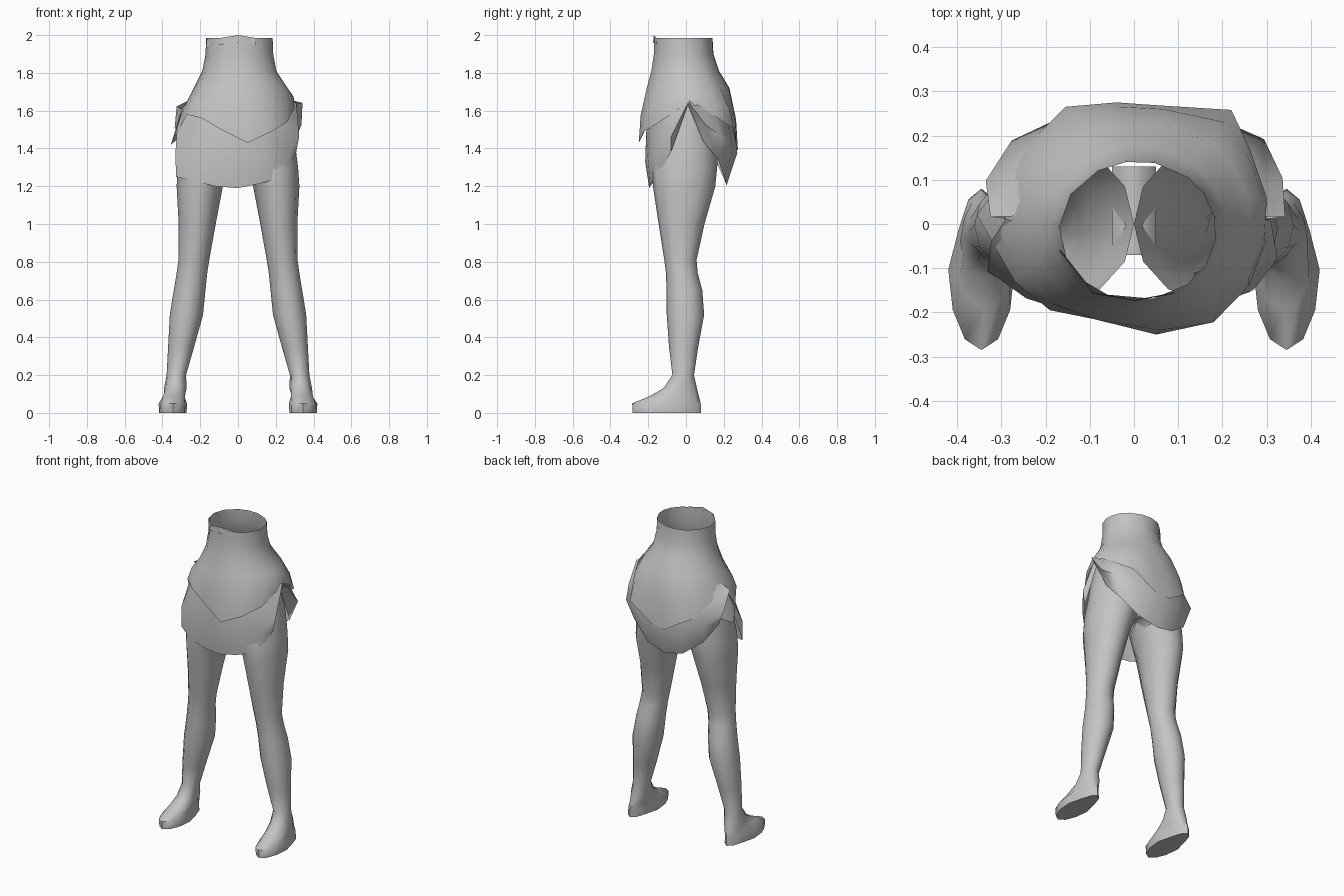
import bpy, bmesh, math
from mathutils import Vector

grey = bpy.data.materials.new("plain grey")
grey.diffuse_color = (0.55, 0.55, 0.55, 1)


def finish(name, bm, angle=60):
    """Turn a bmesh into a smooth-shaded object."""
    bmesh.ops.remove_doubles(bm, verts=bm.verts, dist=0.0005)
    bmesh.ops.recalc_face_normals(bm, faces=bm.faces)
    mesh = bpy.data.meshes.new(name)
    bm.to_mesh(mesh)
    bm.free()
    mesh.materials.append(grey)
    ob = bpy.data.objects.new(name, mesh)
    bpy.context.collection.objects.link(ob)
    bpy.ops.object.select_all(action='DESELECT')
    bpy.context.view_layer.objects.active = ob
    ob.select_set(True)
    bpy.ops.object.shade_smooth_by_angle(angle=math.radians(angle))
    return ob


def bridge(bm, rows, closed):
    """Join rows of points with quads."""
    rows = [[bm.verts.new(p) for p in row] for row in rows]
    for a, b in zip(rows, rows[1:]):
        n = len(a)
        for i in range(n if closed else n - 1):
            j = (i + 1) % n
            bm.faces.new((a[i], a[j], b[j], b[i]))
    return rows


def ring_point(z, cx, rx, cy, ry, t):
    return Vector((cx + rx * math.cos(t), cy + ry * math.sin(t), z))


# Leg and foot sections: z, inner x, outer x, front y, back y
LEG = [
    (0.00, 0.272, 0.418, -0.282, 0.080),
    (0.05, 0.270, 0.420, -0.285, 0.078),
    (0.09, 0.272, 0.405, -0.190, 0.068),
    (0.13, 0.272, 0.392, -0.120, 0.058),
    (0.20, 0.275, 0.378, -0.072, 0.042),
    (0.35, 0.232, 0.370, -0.090, 0.065),
    (0.52, 0.185, 0.361, -0.102, 0.096),
    (0.65, 0.172, 0.340, -0.103, 0.086),
    (0.74, 0.163, 0.325, -0.106, 0.062),
    (0.81, 0.152, 0.315, -0.115, 0.056),
    (1.00, 0.118, 0.314, -0.145, 0.098),
    (1.20, 0.080, 0.325, -0.175, 0.155),
    (1.30, 0.040, 0.318, -0.180, 0.165),
    (1.38, 0.000, 0.308, -0.170, 0.170),
    (1.52, 0.000, 0.290, -0.150, 0.160),
    (1.64, 0.000, 0.270, -0.110, 0.130),
]


def leg(name, side):
    bm = bmesh.new()
    rows = []
    for z, x0, x1, y0, y1 in LEG:
        rows.append([ring_point(z, side * (x0 + x1) / 2, (x1 - x0) / 2,
                                (y0 + y1) / 2, (y1 - y0) / 2, math.tau * i / 12)
                     for i in range(12)])
    # blunt the toes and set the widest part of the foot forward
    for row in rows[:3]:
        mid = sum((p.x for p in row)) / 12
        for p in row:
            p.x = mid + (p.x - mid) * (1.0 if p.y < -0.08 else 0.8)
    made = bridge(bm, rows, True)
    bm.faces.new(made[0])
    # the hips are open between the thighs
    inner = [f for f in bm.faces
             if abs(f.calc_center_median().x) < 0.12 and f.calc_center_median().z > 1.4]
    bmesh.ops.delete(bm, geom=inner, context='FACES')
    finish(name, bm)


leg("right_leg", 1)
leg("left_leg", -1)


def drape(name, hem, rings, bulge, closed):
    """Cloth running through ellipse rings down to an uneven hem."""
    hem = [Vector(p) for p in hem]
    turns = [math.atan2(p.y, p.x) for p in hem]
    rows = [[ring_point(*r, t) for t in turns] for r in rings]
    for f, push in bulge:
        row = []
        for top, low in zip(rows[len(rings) - 1], hem):
            p = top.lerp(low, f)
            p.x *= push
            p.y *= push
            row.append(p)
        rows.append(row)
    rows.append(hem)
    bm = bmesh.new()
    bridge(bm, rows, closed)
    return finish(name, bm)


# Waistband and draped overskirt, with a low point in front and a flap on the left
over = [
    (0.05, -0.250, 1.43), (0.18, -0.222, 1.49), (0.26, -0.140, 1.54),
    (0.298, -0.04, 1.61), (0.300, 0.060, 1.63), (0.262, 0.170, 1.56),
    (0.220, 0.258, 1.50), (0.060, 0.268, 1.40), (-0.04, 0.275, 1.39),
    (-0.155, 0.265, 1.46), (-0.26, 0.160, 1.50), (-0.355, 0.020, 1.42),
    (-0.27, -0.130, 1.58), (-0.19, -0.195, 1.56), (-0.09, -0.215, 1.50),
]
drape("waist_and_overskirt", over,
      [(1.985, 0.008, 0.177, -0.015, 0.157),
       (1.90, 0.008, 0.180, -0.013, 0.160),
       (1.81, 0.008, 0.197, -0.005, 0.182),
       (1.72, 0.015, 0.250, 0.010, 0.222)],
      [(0.5, 1.05)], True)

# Small raised fold at the front of the waistband
bm = bmesh.new()
bridge(bm, [[(-0.165, -0.06, 1.98), (-0.09, -0.155, 1.985), (0.0, -0.172, 2.0),
             (0.09, -0.155, 1.985)],
            [(-0.17, -0.06, 1.93), (-0.093, -0.157, 1.95), (0.0, -0.174, 1.96),
             (0.095, -0.157, 1.95)]], False)
finish("waist_fold", bm)

# Front panel, open at both hips
front = [
    (-0.270, 0.010, 1.60), (-0.312, -0.04, 1.44), (-0.328, -0.11, 1.25),
    (-0.23, -0.168, 1.225), (-0.12, -0.19, 1.20), (0.0, -0.195, 1.19),
    (0.12, -0.19, 1.215), (0.250, -0.15, 1.25), (0.308, -0.08, 1.38),
    (0.285, 0.010, 1.63),
]
drape("front_panel", front, [(1.66, 0.01, 0.262, 0.0, 0.20)],
      [(0.35, 1.06), (0.7, 1.10)], False)

# Back panel, turning under at its hem
back = [
    (0.285, 0.010, 1.63), (0.285, 0.090, 1.44), (0.250, 0.170, 1.34),
    (0.130, 0.205, 1.24), (0.0, 0.215, 1.205), (-0.12, 0.205, 1.23),
    (-0.24, 0.165, 1.32), (-0.295, 0.085, 1.42), (-0.275, 0.010, 1.60),
]
# keep the turn angles running one way round the back
drape("back_panel", back, [(1.66, 0.01, 0.262, 0.01, 0.225)],
      [(0.3, 1.10), (0.62, 1.22)], False)

# Narrow strip joining the thighs
bm = bmesh.new()
bridge(bm, [[(x, y, 1.30 + 0.05 * (1 - (x / 0.05) ** 2)) for x in (-0.05, -0.02, 0.02, 0.05)]
            for y in (-0.07, 0.0, 0.07, 0.13)], False)
finish("crotch_strip", bm)
